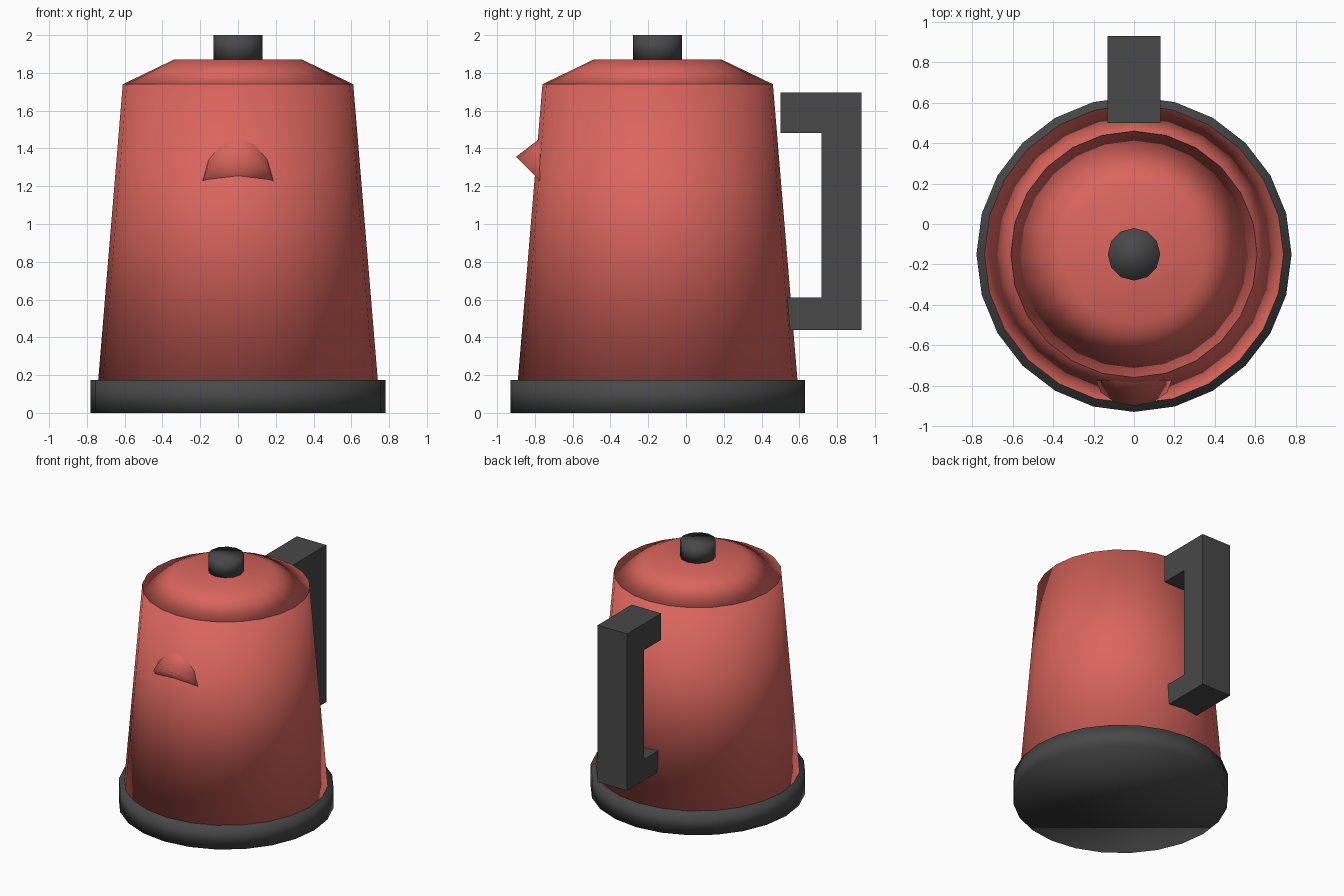
import bpy, bmesh, math
from mathutils import Matrix

if "Cube" in bpy.data.objects:
    bpy.data.objects.remove(bpy.data.objects["Cube"])


def material(name, rgb):
    m = bpy.data.materials.new(name)
    m.diffuse_color = (*rgb, 1)
    m.use_nodes = True
    m.node_tree.nodes["Principled BSDF"].inputs["Base Color"].default_value = m.diffuse_color
    return m


RED = material("red_enamel", (0.70, 0.13, 0.11))
DARK = material("dark_plastic", (0.065, 0.065, 0.065))
CY = -0.15  # y of the pot's axis


def finish(name, bm, mat, smooth):
    bmesh.ops.recalc_face_normals(bm, faces=bm.faces)
    for f in bm.faces:
        f.smooth = smooth
    mesh = bpy.data.meshes.new(name)
    bm.to_mesh(mesh)
    bm.free()
    mesh.materials.append(mat)
    ob = bpy.data.objects.new(name, mesh)
    bpy.context.collection.objects.link(ob)
    return ob


def cone(name, sides, r1, r2, length, base, mat, tilt=0.0):
    """Capped cone whose r1 end is centred on base, axis tilted about x."""
    bm = bmesh.new()
    place = (Matrix.Translation(base) @ Matrix.Rotation(tilt, 4, 'X')
             @ Matrix.Translation((0, 0, length / 2)))
    bmesh.ops.create_cone(bm, cap_ends=True, segments=sides, radius1=r1,
                          radius2=r2, depth=length, matrix=place)
    return finish(name, bm, mat, True)


# Round stack: base, body, lid, knob
cone("base", 24, 0.78, 0.78, 0.175, (0, CY, 0), DARK)
cone("body", 24, 0.74, 0.61, 1.565, (0, CY, 0.175), RED)
cone("lid", 24, 0.61, 0.34, 0.13, (0, CY, 1.74), RED)
cone("lid_knob", 12, 0.13, 0.13, 0.13, (0, CY, 1.87), DARK)

# Spout: short flared cone, its mouth facing forward and down
cone("spout", 12, 0.19, 0.15, 0.30, (0, -0.766, 1.221), RED, math.radians(-45))

# Handle: C-shaped side profile extruded across x
profile = [(0.50, 1.695), (0.93, 1.695), (0.93, 0.44), (0.50, 0.44),
           (0.50, 0.61), (0.717, 0.61), (0.717, 1.483), (0.50, 1.483)]
bm = bmesh.new()
face = bm.faces.new([bm.verts.new((-0.13, y, z)) for y, z in profile])
ext = bmesh.ops.extrude_face_region(bm, geom=[face])
bmesh.ops.translate(bm, vec=(0.26, 0, 0),
                    verts=[v for v in ext["geom"] if isinstance(v, bmesh.types.BMVert)])
finish("handle", bm, DARK, False)
